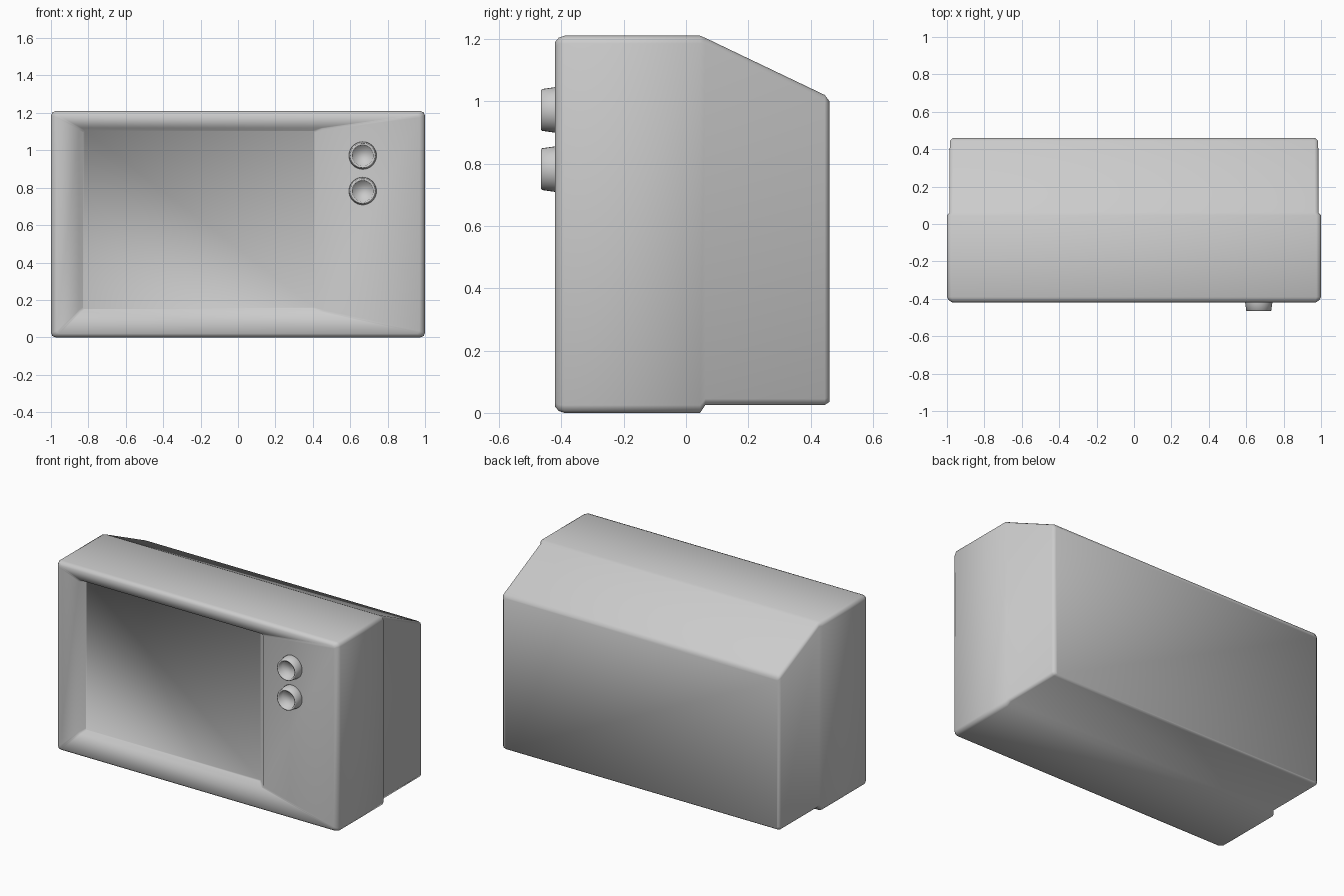
import bpy, bmesh
from math import cos, sin, pi

cube = bpy.data.objects.get("Cube")
if cube:
    bpy.data.objects.remove(cube, do_unlink=True)

grey = bpy.data.materials.new("plain_grey")
grey.use_nodes = True
COLOUR = (0.6, 0.6, 0.6, 1)
grey.diffuse_color = COLOUR
bsdf = next(n for n in grey.node_tree.nodes if n.type == 'BSDF_PRINCIPLED')
bsdf.inputs["Base Color"].default_value = COLOUR


def rounded_rect(y, x0, x1, z0, z1, r):
    """Closed loop facing the front, three points on each rounded corner."""
    pts = []
    corners = ((x1 - r, z1 - r), (x0 + r, z1 - r), (x0 + r, z0 + r), (x1 - r, z0 + r))
    for i, (cx, cz) in enumerate(corners):
        for step in range(3):
            a = (i + step / 2) * pi / 2
            pts.append((cx + r * cos(a), y, cz + r * sin(a)))
    return pts


def circle(x, y, z, r, count=32):
    return [(x + r * cos(2 * pi * i / count), y, z + r * sin(2 * pi * i / count))
            for i in range(count)]


def loft(name, loops):
    """Skin a row of matching loops and cap both ends."""
    bm = bmesh.new()
    rings = [[bm.verts.new(p) for p in loop] for loop in loops]
    for a, b in zip(rings, rings[1:]):
        for i in range(len(a)):
            j = (i + 1) % len(a)
            bm.faces.new((a[i], a[j], b[j], b[i]))
    bm.faces.new(rings[0])
    bm.faces.new(rings[-1])
    bmesh.ops.recalc_face_normals(bm, faces=bm.faces)
    for f in bm.faces:
        f.smooth = True
    mesh = bpy.data.meshes.new(name)
    bm.to_mesh(mesh)
    bm.free()
    mesh.materials.append(grey)
    obj = bpy.data.objects.new(name, mesh)
    bpy.context.collection.objects.link(obj)
    return obj


# Housing: sunken screen, sloping bezel, front box, stepped back with slanted top
loft("television_housing", [
    rounded_rect(-0.355, -0.83, 0.41, 0.15, 1.105, 0.01),
    rounded_rect(-0.395, -0.85, 0.455, 0.135, 1.12, 0.012),
    rounded_rect(-0.42, -0.97, 0.97, 0.02, 1.19, 0.015),
    rounded_rect(-0.408, -0.99, 0.99, 0.006, 1.204, 0.02),
    rounded_rect(-0.39, -1, 1, 0, 1.21, 0.025),
    rounded_rect(0.045, -1, 1, 0, 1.21, 0.025),
    rounded_rect(0.062, -0.986, 0.986, 0.025, 1.203, 0.02),
    rounded_rect(0.445, -0.985, 0.985, 0.025, 1.02, 0.02),
    rounded_rect(0.46, -0.97, 0.97, 0.035, 1.0, 0.015),
])

# Cupped control knobs
for name, z in (("upper_knob", 0.972), ("lower_knob", 0.782)):
    loft(name, [circle(0.667, y, z, r) for y, r in (
        (-0.39, 0.075), (-0.42, 0.073), (-0.462, 0.067),
        (-0.465, 0.063), (-0.462, 0.056), (-0.43, 0.05))])
